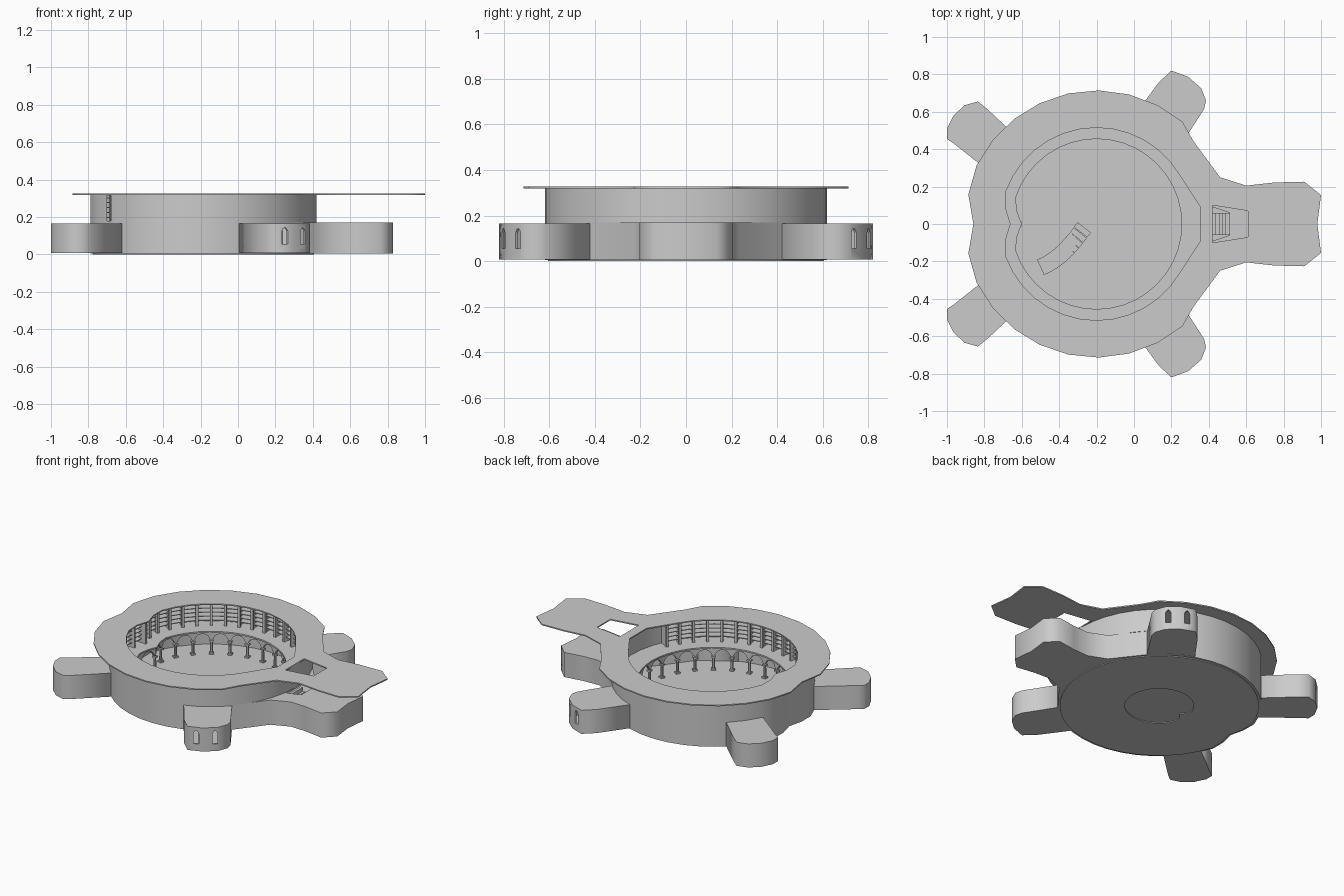
import bpy, bmesh
from math import radians, cos, sin, pi, sqrt
from mathutils import Matrix, Vector

if "Cube" in bpy.data.objects:
    bpy.data.objects.remove(bpy.data.objects["Cube"])

CX = -0.2  # centre of the round hall


def ring_pt(r, deg):
    """Point on the hall outline, with the shallow notch on the left side."""
    d = abs((deg % 360) - 180)
    r -= 0.055 * max(0.0, 1 - d / 16)
    return (CX + r * cos(radians(deg)), r * sin(radians(deg)))


def arc(r, step, count):
    return [ring_pt(r, 180 + step * k) for k in range(-count, count + 1)]


def circle(r, n=40):
    return [ring_pt(r, 360 * k / n) for k in range(n)]


def mirrored(pts):
    """Complete a lower tail half (y < 0) with its mirror image."""
    return pts + [(x, -y) for x, y in reversed(pts) if y != 0]


def prism(name, loops, z0, z1):
    """Extruded flat shape; inner loops become holes."""
    cu = bpy.data.curves.new(name, 'CURVE')
    cu.dimensions, cu.fill_mode = '2D', 'BOTH'
    cu.extrude = (z1 - z0) / 2
    for pts in loops:
        s = cu.splines.new('POLY')
        s.points.add(len(pts) - 1)
        for p, (x, y) in zip(s.points, pts):
            p.co = (x, y, 0, 1)
        s.use_cyclic_u = True
    tmp = bpy.data.objects.new(name + "_curve", cu)
    bpy.context.collection.objects.link(tmp)
    dg = bpy.context.evaluated_depsgraph_get()
    me = bpy.data.meshes.new_from_object(tmp.evaluated_get(dg))
    bpy.data.objects.remove(tmp)
    me.transform(Matrix.Translation((0, 0, (z0 + z1) / 2)))
    bm = bmesh.new()
    bm.from_mesh(me)
    bmesh.ops.remove_doubles(bm, verts=bm.verts, dist=1e-5)
    bmesh.ops.recalc_face_normals(bm, faces=bm.faces)
    return finish(name, bm)


def finish(name, bm):
    me = bpy.data.meshes.new(name)
    bm.to_mesh(me)
    bm.free()
    ob = bpy.data.objects.new(name, me)
    bpy.context.collection.objects.link(ob)
    return ob


def inset(pts, d):
    """Offset a counter-clockwise outline inwards."""
    out = []
    for i, p in enumerate(pts):
        a, b, c = Vector(pts[i - 1]), Vector(p), Vector(pts[(i + 1) % len(pts)])
        t = (c - a).normalized()
        out.append((b.x - t.y * d, b.y + t.x * d))
    return out


def box(bm, x, y, z0, z1, sx, sy, deg):
    m = (Matrix.Translation((x, y, (z0 + z1) / 2)) @ Matrix.Rotation(radians(deg), 4, 'Z')
         @ Matrix.Diagonal((sx, sy, z1 - z0, 1)))
    bmesh.ops.create_cube(bm, size=1, matrix=m)


def cut(ob, cutter):
    cutter.hide_render = True
    cutter.hide_viewport = False
    cutter.display_type = 'WIRE'
    mod = ob.modifiers.new("openings", 'BOOLEAN')
    mod.operation, mod.object, mod.solver = 'DIFFERENCE', cutter, 'EXACT'
    dg = bpy.context.evaluated_depsgraph_get()
    me = bpy.data.meshes.new_from_object(ob.evaluated_get(dg))
    ob.modifiers.clear()
    ob.data = me
    bpy.data.objects.remove(cutter)


# Lower storey: floor, outer wall, balcony deck
lower = arc(0.62, 9, 15) + mirrored(
    [(0.40, -0.23), (0.52, -0.18), (0.63, -0.185), (0.76, -0.205), (0.83, -0.135), (0.815, 0)])
trapezoid = [(0.42, -0.10), (0.61, -0.07), (0.61, 0.07), (0.42, 0.10)]
stairwell = [(0.42, -0.09), (0.51, -0.06), (0.51, 0.06), (0.42, 0.09)]
prism("bottom_disc", [circle(0.605), circle(0.21, 32)], 0, 0.006)
prism("floor", [lower], 0.005, 0.014)
prism("lower_wall", [lower, inset(lower, 0.012)], 0.01, 0.165)
prism("balcony_deck", [lower, circle(0.455), stairwell], 0.16, 0.17)

# Steps in the tail stairwell
bm = bmesh.new()
for k in range(5):
    box(bm, 0.43 + 0.018 * k, 0, 0.014, 0.155 - 0.025 * k, 0.018, 0.12, 0)
finish("tail_steps", bm)

# Upper storey: drum wall with a slot, thin overhanging roof plate
drum = prism("upper_wall", [circle(0.62), circle(0.605)], 0.17, 0.322)
bm = bmesh.new()
box(bm, -0.69, -0.385, 0.18, 0.315, 0.022, 0.1, 0)
cut(drum, finish("slot_cutter", bm))
roof = arc(0.714, 13, 10) + mirrored(
    [(0.32, -0.44), (0.46, -0.25), (0.60, -0.205), (0.75, -0.222),
     (0.91, -0.226), (1.0, -0.155), (0.98, 0)])
opening = arc(0.515, 10, 15) + [(0.355, -0.09), (0.355, 0.09)]
prism("roof_plate", [roof, opening, trapezoid], 0.319, 0.327)

# Shelves round the upper storey and the posts in front of them
for k, z in enumerate((0.195, 0.222, 0.249, 0.276, 0.3)):
    band = ([ring_pt(0.603, a) for a in range(24, 337, 8)]
            + [ring_pt(0.555, a) for a in range(336, 23, -8)])
    prism("shelf_%d" % (k + 1), [band], z, z + 0.005)
bm = bmesh.new()
for k in range(35):
    a = 24 + 312 * k / 34
    x, y = ring_pt(0.543, a)
    box(bm, x, y, 0.17, 0.32, 0.016, 0.016, a)
    x, y = ring_pt(0.575, a)
    box(bm, x, y, 0.17, 0.32, 0.05, 0.006, a)
finish("upper_posts", bm)

# Arcade of round arches under the balcony edge
BAYS, R0, R1, SPRING, TOP = 26, 0.463, 0.48, 0.105, 0.161
bm = bmesh.new()
for b in range(BAYS):
    cols = []
    for i in range(11):
        u = i / 10
        t = max(-1, min(1, (u - 0.5) / 0.42))
        z = SPRING + 0.045 * sqrt(1 - t * t)
        deg = (b + u) * 360 / BAYS
        cols.append([bm.verts.new((*ring_pt(r, deg), h))
                     for r, h in ((R0, z), (R0, TOP), (R1, TOP), (R1, z))])
    for p, q in zip(cols, cols[1:]):
        for j in range(4):
            n = (j + 1) % 4
            bm.faces.new((p[j], p[n], q[n], q[j]))
bmesh.ops.remove_doubles(bm, verts=bm.verts, dist=1e-5)
bmesh.ops.recalc_face_normals(bm, faces=bm.faces)
finish("arches", bm)
bm = bmesh.new()
for b in range(BAYS):
    a = b * 360 / BAYS
    x, y = ring_pt(0.471, a)
    bmesh.ops.create_cone(bm, cap_ends=True, segments=8, radius1=0.010, radius2=0.008,
                          depth=0.09, matrix=Matrix.Translation((x, y, 0.06)))
    box(bm, x, y, 0.014, 0.024, 0.028, 0.028, a)
    box(bm, x, y, 0.096, 0.107, 0.026, 0.026, a)
finish("arcade_columns", bm)

# Curved flight of low steps on the hall floor
bm = bmesh.new()
for k in range(12):
    t = k / 11
    x = -0.485 + 0.23 * t
    y = -0.225 + 0.10 * t + 0.125 * t * t
    box(bm, x, y, 0.014, 0.055 - 0.036 * t, 0.032, 0.09, 24 + 32 * t)
finish("curved_steps", bm)

# Four hollow side rooms; the two on the right have arched windows
right_room = [(0.0, -0.575), (0.13, -0.755), (0.20, -0.82), (0.29, -0.787),
              (0.36, -0.725), (0.385, -0.66), (0.375, -0.615), (0.25, -0.42)]
left_room = [(-0.76, -0.27), (-0.97, -0.435), (-1.0, -0.455), (-1.0, -0.51), (-0.965, -0.58),
             (-0.905, -0.635), (-0.835, -0.655), (-0.785, -0.615), (-0.62, -0.46)]
profile = [(-0.016, 0.055), (0.016, 0.055), (0.016, 0.125), (0.009, 0.138),
           (0, 0.145), (-0.009, 0.138), (-0.016, 0.125)]
for side, sy in (("front", 1), ("back", -1)):
    for end, pts in (("right", right_room), ("left", left_room)):
        pts = [(x, sy * y) for x, y in pts]
        if sy < 0:
            pts.reverse()
        name = "%s_%s_room" % (side, end)
        wall = prism(name + "_wall", [pts, inset(pts, 0.012)], 0.01, 0.164)
        prism(name + "_roof", [pts], 0.158, 0.166)
        prism(name + "_floor", [pts], 0.008, 0.014)
        if end == "right":
            for wx, wy in ((0.25, -0.80), (0.345, -0.735)):
                bm = bmesh.new()
                ax = Vector((cos(radians(-52)), sy * sin(radians(-52)), 0))
                across = Vector((-ax.y, ax.x, 0))
                f = bm.faces.new([bm.verts.new(Vector((wx, sy * wy, h)) + across * w - ax * 0.04)
                                  for w, h in profile])
                g = bmesh.ops.extrude_face_region(bm, geom=[f])['geom']
                bmesh.ops.translate(bm, vec=ax * 0.1,
                                    verts=[v for v in g if isinstance(v, bmesh.types.BMVert)])
                bmesh.ops.recalc_face_normals(bm, faces=bm.faces)
                cut(wall, finish("window_cutter", bm))
